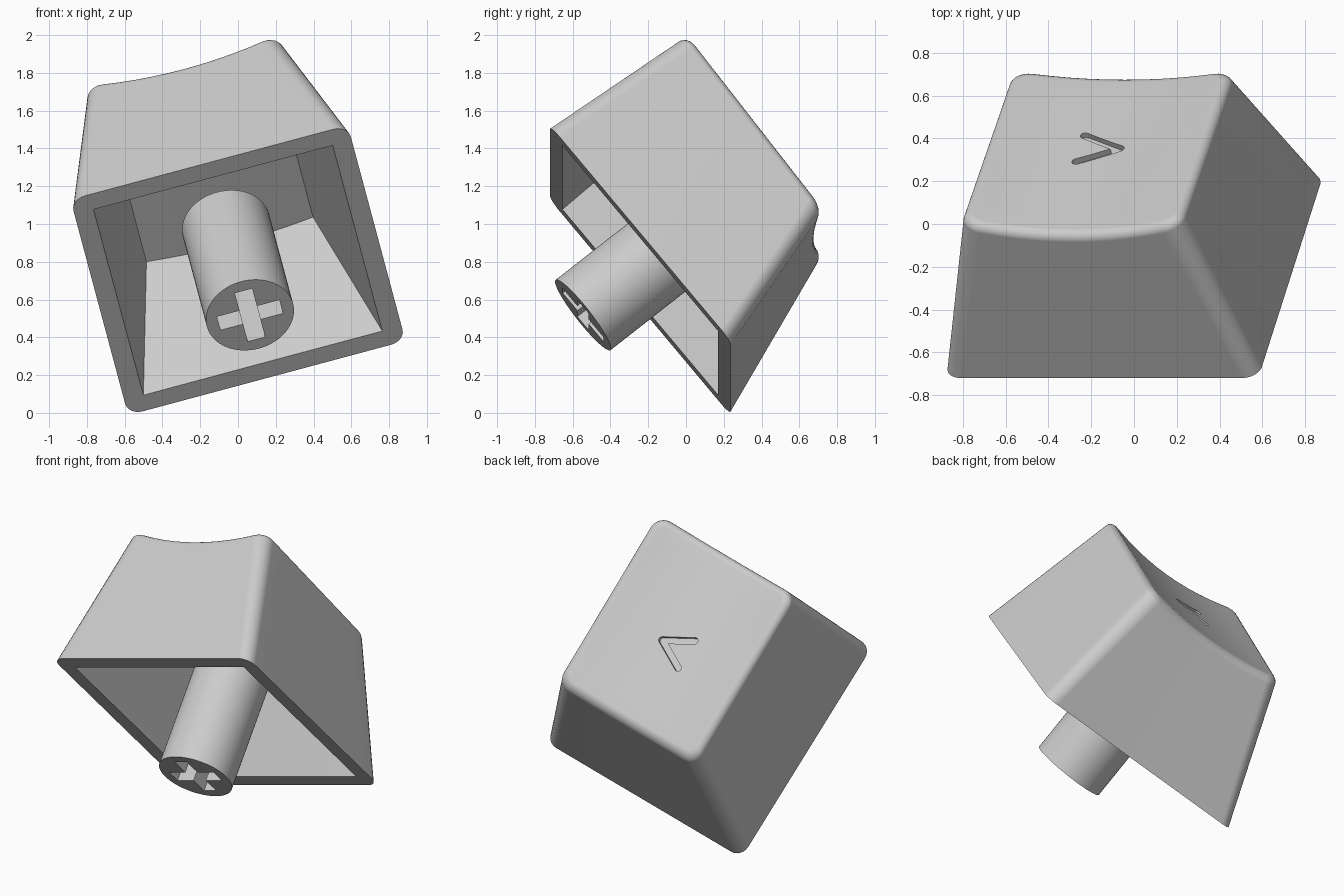
import bpy
import bmesh
from math import cos, sin, pi, radians, atan2
from mathutils import Vector

default = bpy.data.objects.get("Cube")
if default:
    bpy.data.objects.remove(default, do_unlink=True)

grey = bpy.data.materials.new("light grey plastic")
grey.use_nodes = True
grey.diffuse_color = (0.6, 0.6, 0.6, 1)
grey.node_tree.nodes["Principled BSDF"].inputs["Base Color"].default_value = (0.6, 0.6, 0.6, 1)

FRONT, BACK, HALF = -0.75, 0.45, 0.525   # outline of the top
BASE = 0.76                              # half width of the square base
HEIGHT, WALL, ROOF, FILLET = 0.9, 0.105, 0.12, 0.045


def lerp(a, b, t):
    return a + (b - a) * t


def dish(x, y):
    """Height of the sloping, scooped top."""
    t = (y - FRONT) / (BACK - FRONT)
    return lerp(0.93, 0.885, t) - lerp(0.075, 0.05, t) * (1 - (x / HALF) ** 2)


def outline(f, inset=0.0, radius=0.0, steps=0, splits=10):
    """Rounded rectangle of the tapering body at height fraction f."""
    hx = lerp(BASE, HALF, f) - inset
    y0 = lerp(-BASE, FRONT, f) + inset
    y1 = lerp(BASE, BACK, f) - inset
    corners = []
    for i, (x, y) in enumerate([(hx, y1), (-hx, y1), (-hx, y0), (hx, y0)]):
        cx = x - radius * (1 if x > 0 else -1)
        cy = y - radius * (1 if y == y1 else -1)
        angles = [(i + k / max(steps, 1)) * pi / 2 for k in range(steps + 1)]
        corners.append([Vector((cx + radius * cos(a), cy + radius * sin(a))) for a in angles])
    points = []
    for i, arc in enumerate(corners):
        start = corners[(i + 1) % 4][0]
        points += arc + [arc[-1].lerp(start, k / splits) for k in range(1, splits)]
    return points


def raise_to(points, height):
    return [Vector((p.x, p.y, height(p.x, p.y))) for p in points]


def loft(name, rings):
    """Solid through the rings, closed by a face below and a fan above."""
    bm = bmesh.new()
    rows = [[bm.verts.new(p) for p in ring] for ring in rings]
    n = len(rows[0])
    for low, high in zip(rows, rows[1:]):
        for i in range(n):
            j = (i + 1) % n
            bm.faces.new((low[i], low[j], high[j], high[i]))
    bm.faces.new(rows[0][::-1])
    tip = bm.verts.new(sum(rings[-1], Vector((0, 0, 0))) / n)
    for i in range(n):
        bm.faces.new((rows[-1][i], rows[-1][(i + 1) % n], tip))
    bmesh.ops.recalc_face_normals(bm, faces=bm.faces)
    mesh = bpy.data.meshes.new(name)
    bm.to_mesh(mesh)
    bm.free()
    obj = bpy.data.objects.new(name, mesh)
    bpy.context.collection.objects.link(obj)
    return obj


def activate(obj):
    bpy.ops.object.select_all(action='DESELECT')
    obj.select_set(True)
    bpy.context.view_layer.objects.active = obj


def cut(obj, cutter):
    cutter.hide_render = True
    activate(obj)
    mod = obj.modifiers.new("cut", 'BOOLEAN')
    mod.operation = 'DIFFERENCE'
    mod.solver = 'EXACT'
    mod.object = cutter
    bpy.ops.object.modifier_apply(modifier=mod.name)
    bpy.data.objects.remove(cutter, do_unlink=True)


# Outer body: straight tapered walls, rounded upper edge, scooped top
rings = [raise_to(outline(0, 0, 0.08, 6), lambda x, y: 0)]
for k in range(6):
    a = k / 5 * pi / 2
    drop = FILLET * (1 - sin(a))
    inset = FILLET * (1 - cos(a))
    ring = outline(1 - drop / HEIGHT, inset, 0.09 - inset, 6)
    rings.append(raise_to(ring, lambda x, y: dish(x, y) - drop))
middle = Vector((0, (FRONT + BACK) / 2))
for s in (0.85, 0.7, 0.55, 0.4, 0.25, 0.1):
    rings.append(raise_to([middle + (p - middle) * s for p in ring], dish))
shell = loft("keycap_shell", rings)

# Hollow inside with sharp corners and a ceiling that follows the top
f_top = (HEIGHT - ROOF - 0.02) / HEIGHT
ring = outline(f_top, WALL)
rings = [raise_to(outline(-0.05 / HEIGHT, WALL), lambda x, y: -0.05)]
for s in (1, 0.8, 0.6, 0.4, 0.2):
    rings.append(raise_to([middle + (p - middle) * s for p in ring],
                          lambda x, y: dish(x, y) - ROOF))
cut(shell, loft("cavity_cutter", rings))


def groove(start, end, width):
    """Round-ended stroke used to engrave the top."""
    start, end = Vector(start), Vector(end)
    d = end - start
    turn = atan2(d.y, d.x)
    points = []
    for centre, side in ((end, -pi / 2), (start, pi / 2)):
        for k in range(9):
            a = turn + side + k / 8 * pi
            points.append(centre + Vector((cos(a), sin(a))) * width / 2)
    floor = dish(0, -0.1) - 0.028
    return loft("groove_cutter", [raise_to(points, lambda x, y: z) for z in (floor, 1.0)])


# Engraved chevron
for side in (-1, 1):
    cut(shell, groove((0.095, -0.1), (-0.095, -0.1 + side * 0.098), 0.042))

# Stem with a cross-shaped socket
bpy.ops.mesh.primitive_cylinder_add(vertices=64, radius=0.236, depth=0.78, location=(0, 0, 0.39))
stem = bpy.context.object
stem.name = "stem"
for size in ((0.342, 0.095), (0.095, 0.342)):
    bpy.ops.mesh.primitive_cube_add(size=1, location=(0, 0, 0.3))
    bar = bpy.context.object
    bar.scale = (size[0], size[1], 0.8)
    bpy.context.view_layer.update()
    cut(stem, bar)

# Shading, colour and the tilted resting pose
for obj in (shell, stem):
    obj.data.materials.clear()
    obj.data.materials.append(grey)
    for face in obj.data.polygons:
        face.material_index = 0
    activate(obj)
    bpy.ops.object.shade_smooth_by_angle(angle=radians(30))
    weighted = obj.modifiers.new("even_shading", 'WEIGHTED_NORMAL')
    weighted.keep_sharp = True
    obj.rotation_euler = (radians(-51), radians(-15), 0)
    obj.location = (0, -0.242, 0.755)
